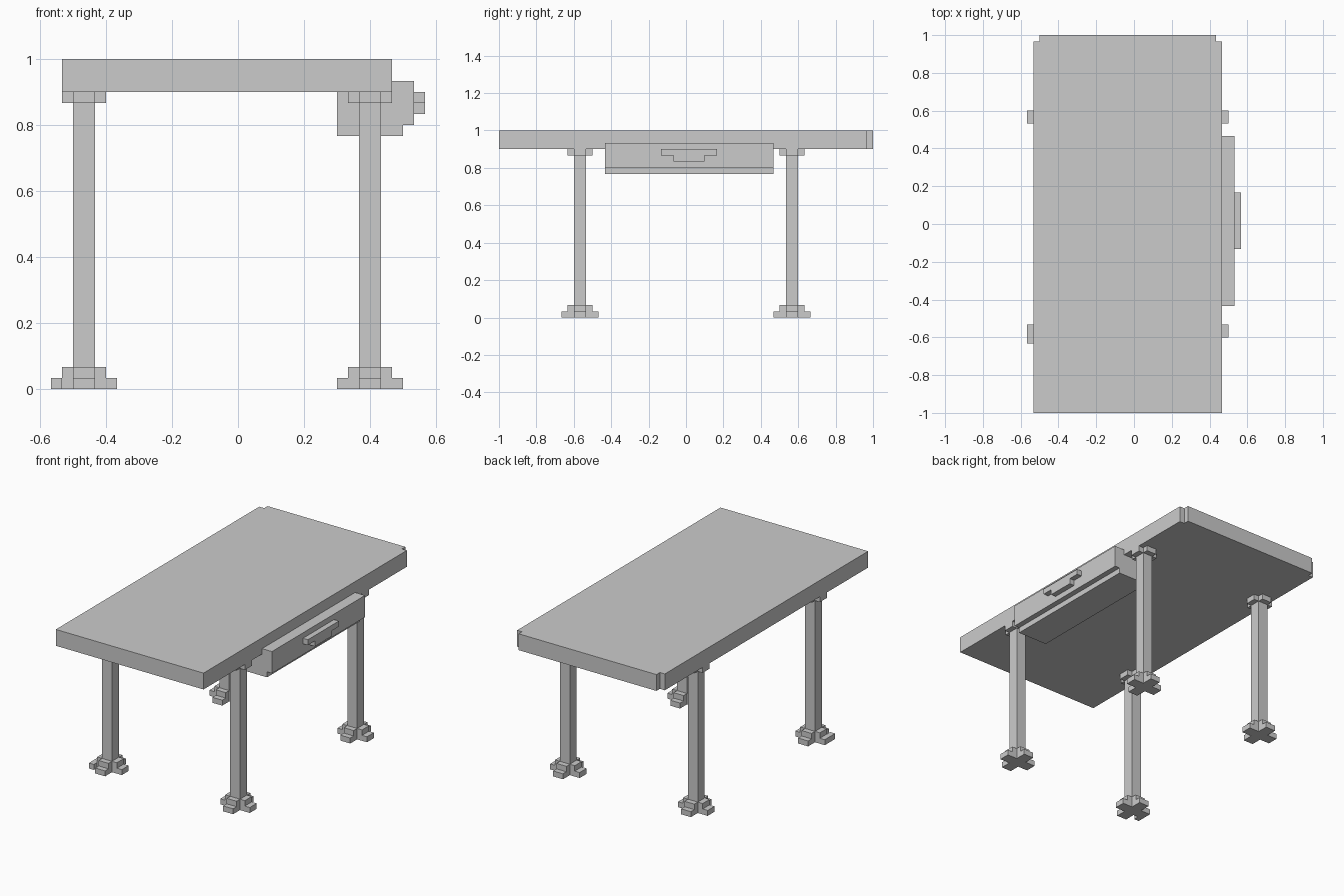
import bpy, bmesh
from mathutils import Vector

old = bpy.data.objects.get("Cube")
if old:
    bpy.data.objects.remove(old, do_unlink=True)

U = 1 / 30  # one block; all sizes below count blocks

grey = bpy.data.materials.new("plain grey")
grey.use_nodes = True
COLOUR = (0.6, 0.6, 0.6, 1)
grey.diffuse_color = COLOUR
grey.node_tree.nodes["Principled BSDF"].inputs["Base Color"].default_value = COLOUR


def prism(name, outline, low, high, axis="z"):
    """Extrude a flat outline from low to high along an axis."""
    place = {"x": lambda a, b, h: (h, a, b),
             "y": lambda a, b, h: (a, h, b),
             "z": lambda a, b, h: (a, b, h)}[axis]
    bm = bmesh.new()
    face = bm.faces.new([bm.verts.new(Vector(place(a, b, low)) * U) for a, b in outline])
    grown = bmesh.ops.extrude_face_region(bm, geom=[face])["geom"]
    shift = Vector(place(0, 0, high - low)) * U
    bmesh.ops.translate(bm, vec=shift, verts=[v for v in grown if isinstance(v, bmesh.types.BMVert)])
    bmesh.ops.recalc_face_normals(bm, faces=bm.faces)
    mesh = bpy.data.meshes.new(name)
    bm.to_mesh(mesh)
    bm.free()
    mesh.materials.append(grey)
    obj = bpy.data.objects.new(name, mesh)
    bpy.context.collection.objects.link(obj)
    return obj


def rect(x0, x1, y0, y1):
    return [(x0, y0), (x1, y0), (x1, y1), (x0, y1)]


def cross(cx, cy, r):
    """Plus-shaped outline with arms two blocks wide."""
    quarter = [(r, -1), (r, 1), (1, 1)]
    points = []
    for _ in range(4):
        points += quarter
        quarter = [(-y, x) for x, y in quarter]
    return [(cx + x, cy + y) for x, y in points]


# Table top with notched back corners
prism("table_top", [(-16, -30), (14, -30), (14, 29), (13, 29),
                    (13, 30), (-15, 30), (-15, 29), (-16, 29)], 27, 30)

# Legs with stepped cross feet and cross caps
for side, x in (("right", -14), ("left", 12)):
    for end, y in (("front", -17), ("back", 17)):
        label = f"{end}_{side}"
        prism(f"{label}_foot_base", cross(x, y, 3), 0, 1)
        prism(f"{label}_foot_step", cross(x, y, 2), 1, 2)
        prism(f"{label}_leg", rect(x - 1, x + 1, y - 1, y + 1), 2, 26)
        prism(f"{label}_leg_cap", cross(x, y, 2), 26, 27)

# Small extra block on one foot
prism("foot_chip", rect(-17, -16, -19, -18), 0, 1)

# Drawer with a protruding front panel, and its stepped handle
prism("drawer", [(9, 23), (15, 23), (15, 24), (16, 24), (16, 28),
                 (14, 28), (14, 27), (9, 27)], -13, 14, "y")
prism("drawer_handle", [(-4, 27), (-4, 26), (-2, 26), (-2, 25),
                        (3, 25), (3, 26), (5, 26), (5, 27)], 16, 17, "x")
